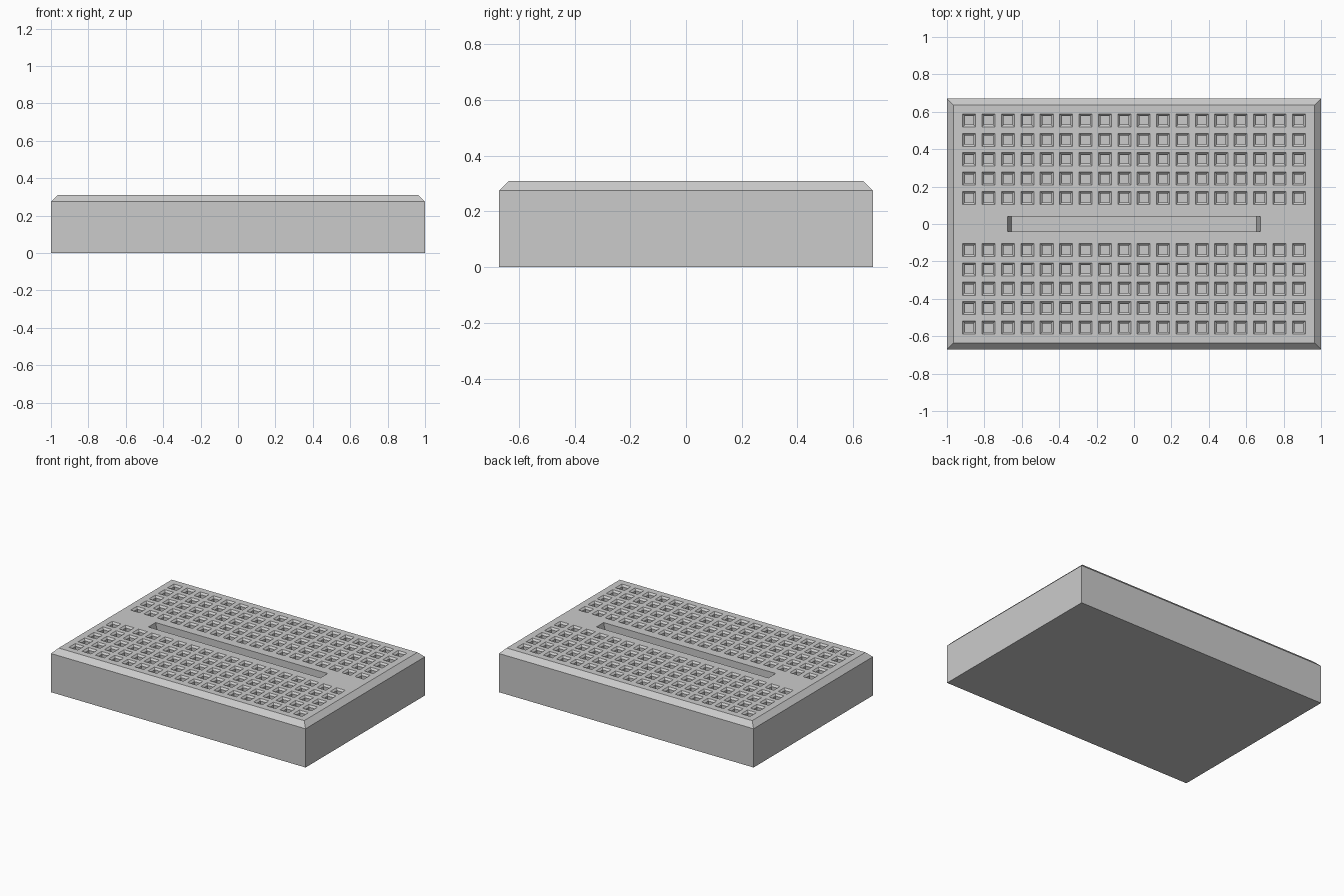
import bpy, bmesh

if "Cube" in bpy.data.objects:
    bpy.data.objects.remove(bpy.data.objects["Cube"])

HX, HY = 1.0, 0.67          # half footprint
SHOULDER, TOP = 0.275, 0.31  # where the bevel starts, and the top face
PITCH = 0.1037


def add_stack(bm, cx, cy, sections):
    """Closed solid from stacked rectangles (half x, half y, z), bottom to top."""
    rings = [[bm.verts.new((cx + sx * hx, cy + sy * hy, z))
              for sx, sy in ((-1, -1), (1, -1), (1, 1), (-1, 1))]
             for hx, hy, z in sections]
    bm.faces.new(rings[0][::-1])
    bm.faces.new(rings[-1])
    for low, high in zip(rings, rings[1:]):
        for i in range(4):
            j = (i + 1) % 4
            bm.faces.new((low[i], low[j], high[j], high[i]))


def make_object(name, bm):
    mesh = bpy.data.meshes.new(name)
    bm.to_mesh(mesh)
    bm.free()
    obj = bpy.data.objects.new(name, mesh)
    bpy.context.collection.objects.link(obj)
    return obj


# Block with a bevelled top rim
bm = bmesh.new()
add_stack(bm, 0, 0, [(HX, HY, 0), (HX, HY, SHOULDER),
                     (HX - 0.035, HY - 0.035, TOP)])
board = make_object("board_body", bm)

# Cutter: 18 x 10 square sockets with funnel mouths, deep almost to the base
bm = bmesh.new()
for col in range(18):
    x = (col - 8.5) * PITCH
    for row in range(5):
        for side in (-1, 1):
            y = side * (0.139 + row * PITCH)
            add_stack(bm, x, y, [(0.023, 0.023, 0.005),
                                 (0.023, 0.023, TOP - 0.012),
                                 (0.045, 0.045, TOP + 0.01)])

# Cutter: centre groove with sloping ends
slope = 0.022 / 0.10
add_stack(bm, 0, 0, [(0.654, 0.041, TOP - 0.10),
                     (0.676 + 0.02 * slope, 0.041, TOP + 0.02)])
cutter = make_object("socket_cutter", bm)
cutter.hide_render = True

# Cut the sockets and groove, then discard the cutter
mod = board.modifiers.new("sockets", 'BOOLEAN')
mod.operation = 'DIFFERENCE'
mod.solver = 'EXACT'
mod.object = cutter
bpy.context.view_layer.objects.active = board
board.select_set(True)
bpy.ops.object.modifier_apply(modifier=mod.name)
bpy.data.objects.remove(cutter, do_unlink=True)
